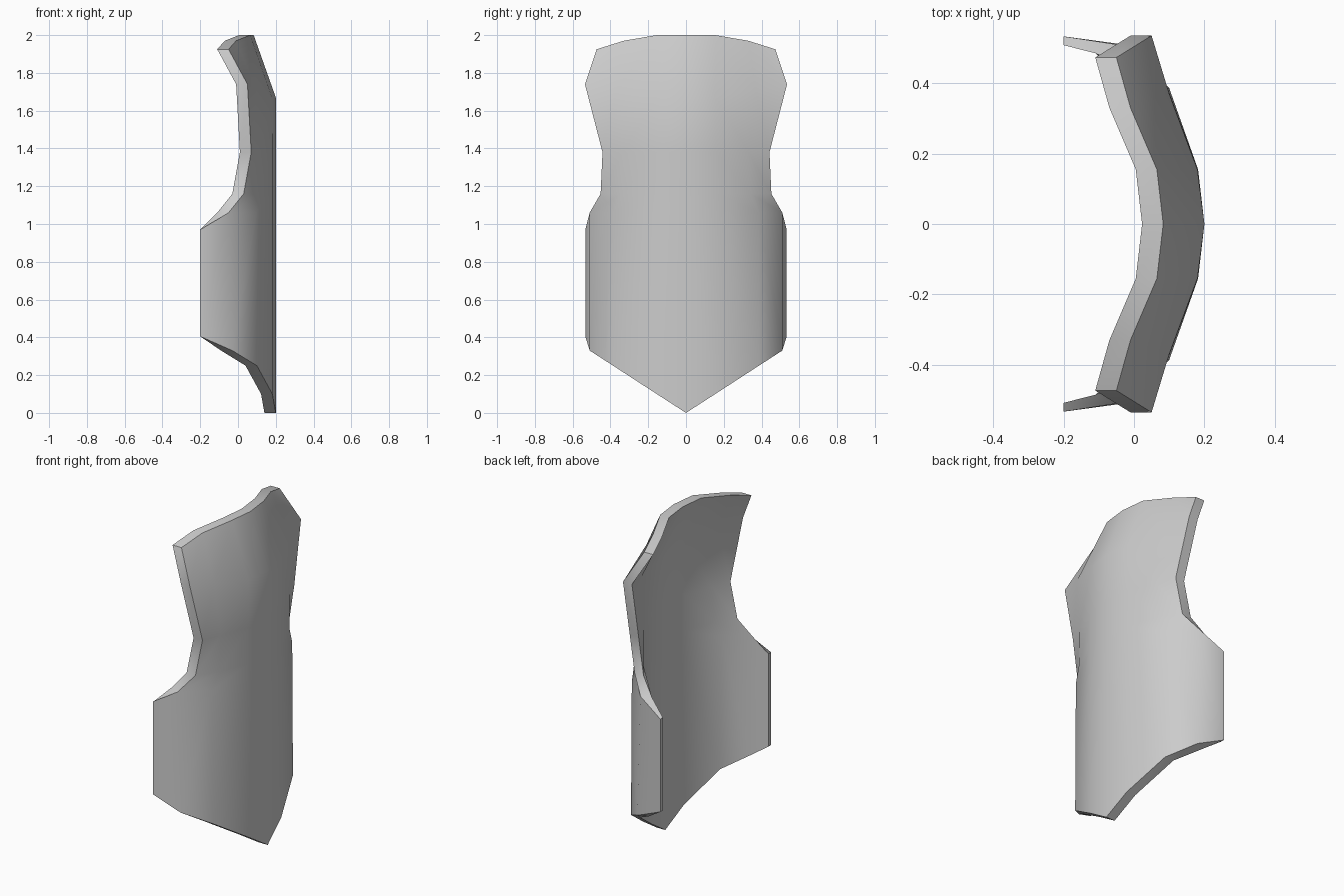
import bpy, bmesh, math

if "Cube" in bpy.data.objects:
    bpy.data.objects.remove(bpy.data.objects["Cube"])

# Half of the outer face: rows from top to bottom, each from centre line to side edge
rows = [
    [(.083, 0, 2), (.065, .155, 2), (-.01, .33, 1.97), (-.05, .473, 1.925)],
    [(.2, 0, 1.67), (.18, .155, 1.67), (.1, .37, 1.71), (.05, .535, 1.74)],
    [(.2, 0, 1.38), (.182, .155, 1.38), (.115, .33, 1.38), (.07, .442, 1.38)],
    [(.2, 0, 1.16), (.182, .155, 1.16), (.11, .34, 1.16), (.03, .452, 1.16)],
    [(.2, 0, 1.06), (.182, .155, 1.06), (.095, .386, 1.06), (-.05, .51, 1.06)],
    [(.2, 0, 0), (.182, .155, .1), (.1, .386, .25), (-.03, .51, .33)],
]
wing = [(-.2, .533, .97), (-.2, .533, .405)]
THICK, WING_THICK = .06, .025

bm = bmesh.new()


def inner_point(p, r, c):
    """Matching point on the hollow side of the plate."""
    x, y, z = p
    return (x - THICK, y - (WING_THICK if c == 3 and r >= 4 else 0), z)


outer = [[bm.verts.new(p) for p in row] for row in rows]
inner = [[bm.verts.new(inner_point(p, r, c)) for c, p in enumerate(row)]
         for r, row in enumerate(rows)]
wing_out = [bm.verts.new(p) for p in wing]
wing_in = [bm.verts.new((x, y - WING_THICK, z)) for x, y, z in wing]

# Outer and inner faces, with the side wing folded back
for grid, tip in ((outer, wing_out), (inner, wing_in)):
    for a, b in zip(grid, grid[1:]):
        for c in range(3):
            bm.faces.new((a[c], a[c + 1], b[c + 1], b[c]))
    bm.faces.new((grid[4][3], tip[0], tip[1], grid[5][3]))

# Rim running from top centre round the side to bottom centre
def outline(grid, tip):
    return grid[0] + [row[3] for row in grid[1:5]] + tip + grid[5][::-1]


rim_o, rim_i = outline(outer, wing_out), outline(inner, wing_in)
for i in range(len(rim_o) - 1):
    bm.faces.new((rim_o[i], rim_i[i], rim_i[i + 1], rim_o[i + 1]))

# Mirror to the other side
half = bm.verts[:] + bm.edges[:] + bm.faces[:]
bmesh.ops.mirror(bm, geom=half, axis='Y', merge_dist=1e-4)
bmesh.ops.remove_doubles(bm, verts=bm.verts[:], dist=1e-4)
bmesh.ops.recalc_face_normals(bm, faces=bm.faces[:])

mesh = bpy.data.meshes.new("curved_plate")
bm.to_mesh(mesh)
bm.free()
plate = bpy.data.objects.new("curved_plate", mesh)
bpy.context.collection.objects.link(plate)
bpy.context.view_layer.objects.active = plate
plate.select_set(True)
bpy.ops.object.shade_smooth_by_angle(angle=math.radians(45))
